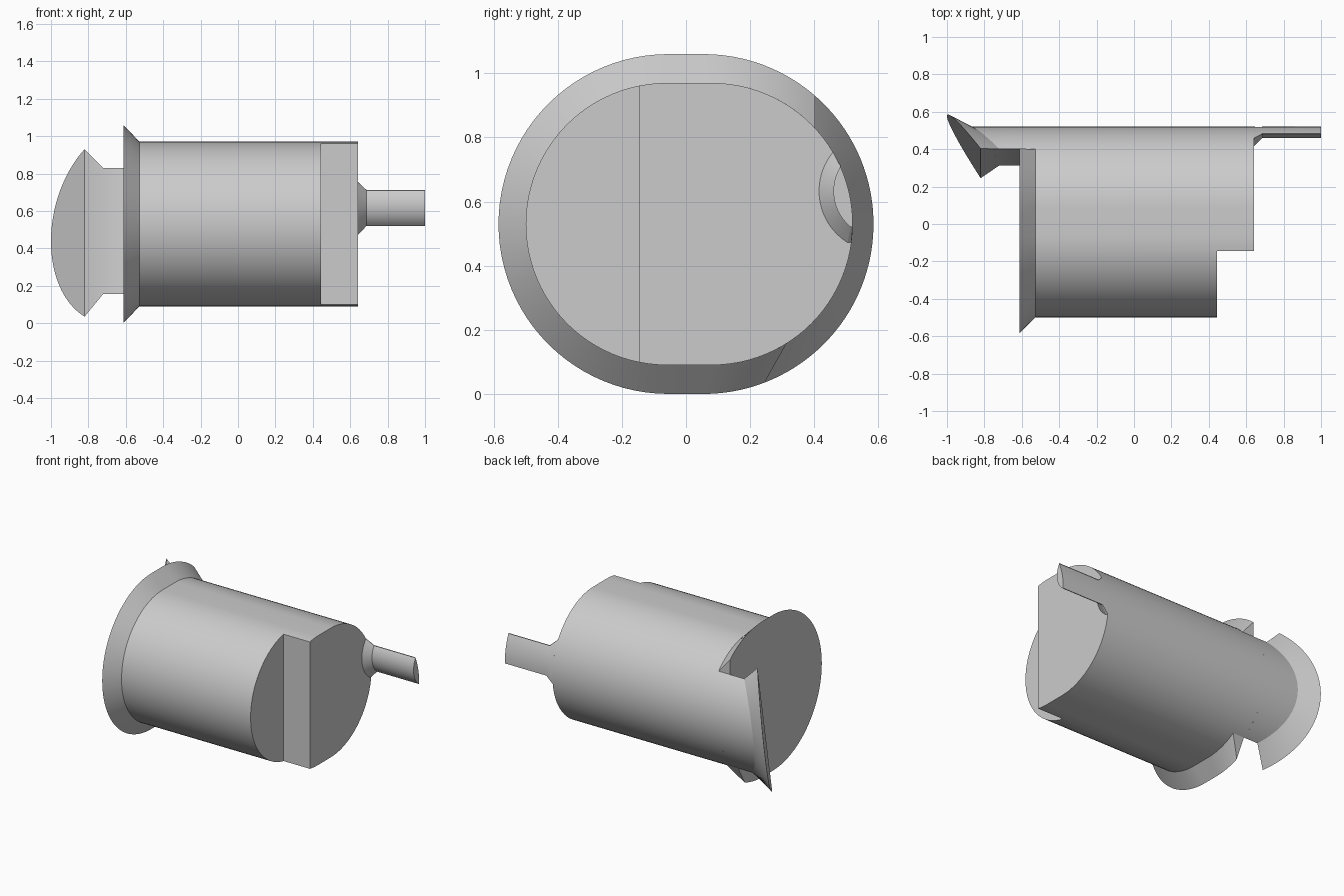
import bpy, bmesh
from math import sin, cos, radians

if "Cube" in bpy.data.objects:
    bpy.data.objects.remove(bpy.data.objects["Cube"], do_unlink=True)

grey = bpy.data.materials.new("light grey")
grey.use_nodes = True
grey.diffuse_color = (0.6, 0.6, 0.6, 1)
grey.node_tree.nodes["Principled BSDF"].inputs["Base Color"].default_value = (0.6, 0.6, 0.6, 1)

MID = 0.53               # height of the axis
FACE = -0.613            # flat end of the drum
IN_R, RIM_R = 0.44, 0.53
IN_C, RIM_C = (-0.06, 0.08), (-0.055, 0.055)   # front and back arc centres


def arc(cy, r, a0, a1, n):
    """Points (y, z) on a circular arc."""
    angles = [radians(a0 + (a1 - a0) * i / n) for i in range(n + 1)]
    return [(cy + r * cos(a), MID + r * sin(a)) for a in angles]


def make(name, faces, smooth=True):
    """Object from faces given as lists of points."""
    bm = bmesh.new()
    for f in faces:
        bm.faces.new([bm.verts.new(p) for p in f])
    bmesh.ops.remove_doubles(bm, verts=bm.verts, dist=1e-5)
    bmesh.ops.recalc_face_normals(bm, faces=bm.faces)
    mesh = bpy.data.meshes.new(name)
    bm.to_mesh(mesh)
    bm.free()
    obj = bpy.data.objects.new(name, mesh)
    bpy.context.collection.objects.link(obj)
    mesh.materials.append(grey)
    if smooth:
        finish(obj)
    return obj


def finish(obj):
    bpy.ops.object.select_all(action='DESELECT')
    obj.select_set(True)
    bpy.context.view_layer.objects.active = obj
    bpy.ops.object.shade_smooth_by_angle(angle=radians(25))


def loft(rings, closed=True, caps=True):
    """Quads between neighbouring rings, with end caps."""
    faces = []
    for a, b in zip(rings, rings[1:]):
        n = len(a)
        for i in range(n if closed else n - 1):
            j = (i + 1) % n
            faces.append([a[i], a[j], b[j], b[i]])
    return faces + ([rings[0], rings[-1]] if caps else [])


def at(x, outline):
    return [(x, y, z) for y, z in outline]


# Drum: rounded oblong with a step cut from the front of its far end
outline = arc(IN_C[1], IN_R, -90, 90, 48) + arc(IN_C[0], IN_R, 90, 270, 48)
drum = make("drum", loft([at(FACE, outline), at(0.642, outline)]), smooth=False)
step = [(-1, -0.5), (-0.145, -0.5), (-0.145, 1.5), (-1, 1.5)]
cutter = make("step_cutter", loft([at(0.445, step), at(1, step)]), smooth=False)
cutter.hide_render = True
cut = drum.modifiers.new("step", 'BOOLEAN')
cut.operation, cut.object, cut.solver = 'DIFFERENCE', cutter, 'EXACT'
bpy.context.view_layer.objects.active = drum
bpy.ops.object.modifier_apply(modifier=cut.name)
bpy.data.objects.remove(cutter, do_unlink=True)
finish(drum)


# Flange: flared lip around the front of the drum
def lip(centres, r, start, end):
    return (arc(centres[1], r, start, 90, 12) + arc(centres[0], r, 90, 270, 48)
            + arc(centres[1], r, 270, end, 10))


inner, rim = lip(IN_C, IN_R, 43, 302), lip(RIM_C, RIM_R, 49, 291)
make("flange", loft([[(-0.527, *p), (FACE, *q), (FACE, *p)] for p, q in zip(inner, rim)]))

# Back tongue: drum wall carried on to a slanted, flared end
inner, rim = arc(IN_C[1], IN_R, 43, -58, 40), arc(RIM_C[1], RIM_R, 49, -69, 40)
(y0, z0), (y1, z1) = rim[0], rim[-1]
bulge = [y - (y0 + (y1 - y0) * (z - z0) / (z1 - z0)) for y, z in rim]
reach = max(bulge)
columns = [[(FACE, *p), (-0.72 - 0.15 * b / reach, *p), (-0.82 - 0.18 * b / reach, *q)]
           for p, q, b in zip(inner, rim, bulge)]
first, last = columns[0], columns[-1]
faces = loft(columns, closed=False, caps=False)
faces += [[c[0] for c in columns], [c[2] for c in columns]]
faces += [[first[i], first[i + 1], last[i + 1], last[i]] for i in (0, 1)]
make("back_tongue", faces)


# Tail: lens-shaped bar, flush with the back wall, with a tapered root
def lens(r, low, high, n=20):
    zs = [low + (high - low) * i / n for i in range(n + 1)]
    front = [(0.605 - max(r * r - (z - 0.633) ** 2, 0) ** 0.5, z) for z in zs]
    back = [(IN_C[1] + (IN_R ** 2 - (z - MID) ** 2) ** 0.5, z) for z in zs]
    return front + back[::-1]


thick, thin = lens(0.19, 0.472, 0.755), lens(0.145, 0.52, 0.712)
make("tail", loft([at(0.642, thick), at(0.687, thin), at(1.0, thin)]))
